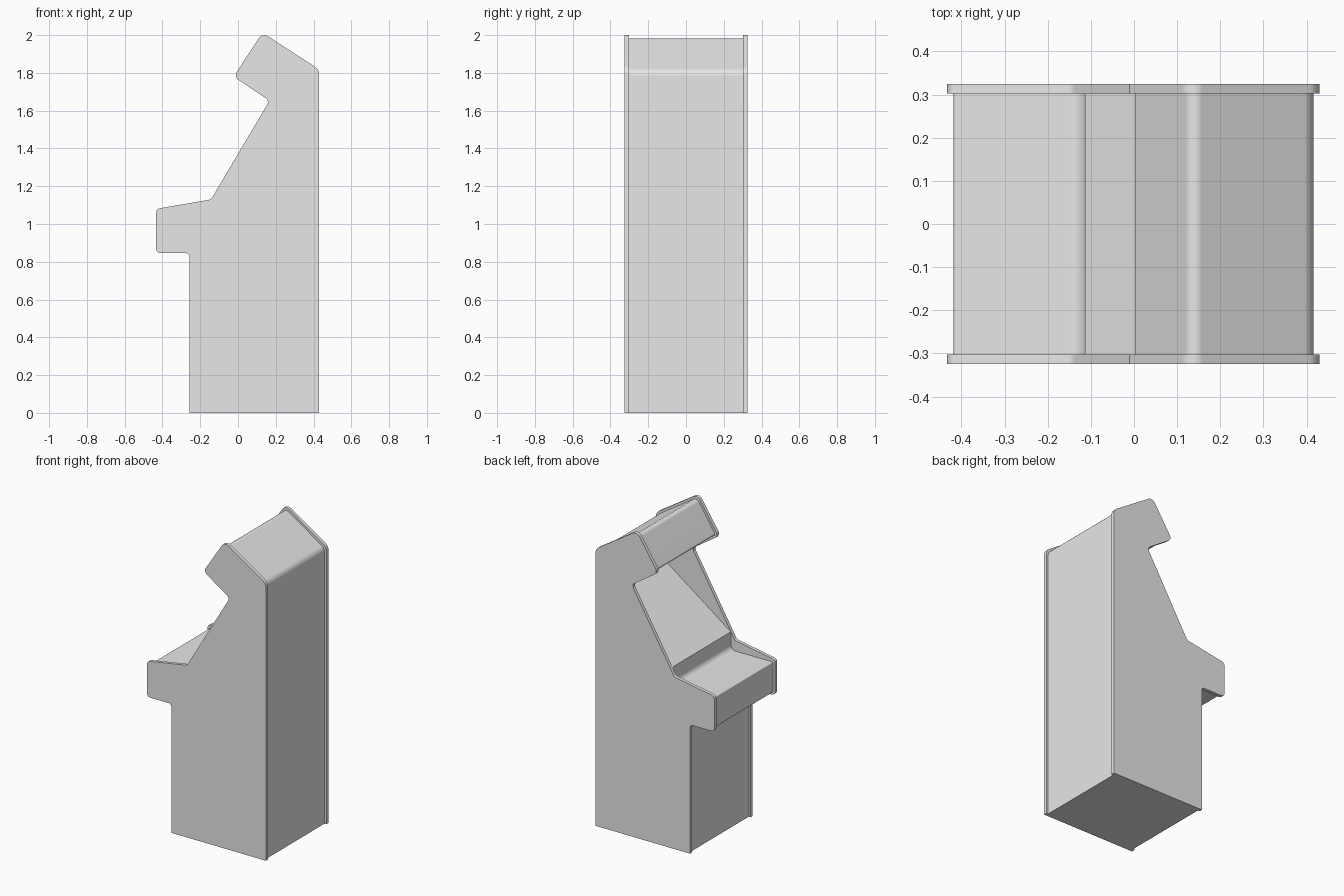
import bpy
import bmesh
import math
from mathutils import Vector

cube = bpy.data.objects.get("Cube")
if cube:
    bpy.data.objects.remove(cube, do_unlink=True)

# Single plain grey for the whole cabinet
grey = bpy.data.materials.new("light_grey")
grey.use_nodes = True
grey.diffuse_color = (0.8, 0.8, 0.8, 1)
grey.node_tree.nodes["Principled BSDF"].inputs["Base Color"].default_value = (0.8, 0.8, 0.8, 1)


def round_corners(corners, steps=6):
    """Turn (x, z, radius) corners into an outline with arcs at the corners."""
    outline = []
    count = len(corners)
    for i, (x, z, radius) in enumerate(corners):
        corner = Vector((x, z))
        if radius == 0:
            outline.append(corner)
            continue
        to_prev = (Vector(corners[i - 1][:2]) - corner).normalized()
        to_next = (Vector(corners[(i + 1) % count][:2]) - corner).normalized()
        half = to_prev.angle(to_next) / 2
        centre = corner + (to_prev + to_next).normalized() * (radius / math.sin(half))
        tangent = radius / math.tan(half)
        start = corner + to_prev * tangent - centre
        end = corner + to_next * tangent - centre
        sweep = start.angle(end)
        for k in range(steps + 1):
            t = k / steps
            a = math.sin((1 - t) * sweep) / math.sin(sweep)
            b = math.sin(t * sweep) / math.sin(sweep)
            outline.append(centre + start * a + end * b)
    return outline


def make_prism(name, corners, y_min, y_max):
    """Extrude a rounded outline along y."""
    bm = bmesh.new()
    verts = [bm.verts.new((p.x, y_min, p.y)) for p in round_corners(corners)]
    face = bm.faces.new(verts)
    extruded = bmesh.ops.extrude_face_region(bm, geom=[face])["geom"]
    moved = [g for g in extruded if isinstance(g, bmesh.types.BMVert)]
    bmesh.ops.translate(bm, verts=moved, vec=(0, y_max - y_min, 0))
    bmesh.ops.recalc_face_normals(bm, faces=bm.faces)
    mesh = bpy.data.meshes.new(name)
    bm.to_mesh(mesh)
    bm.free()
    mesh.materials.append(grey)
    obj = bpy.data.objects.new(name, mesh)
    bpy.context.collection.objects.link(obj)
    bpy.ops.object.select_all(action="DESELECT")
    obj.select_set(True)
    bpy.context.view_layer.objects.active = obj
    bpy.ops.object.shade_smooth_by_angle(angle=math.radians(30))
    # Keep the large faces flat next to the rounded corners
    weighted = obj.modifiers.new("flat_faces", "WEIGHTED_NORMAL")
    weighted.keep_sharp = True
    return obj


# Side panels: the full silhouette of the cabinet
side_profile = [
    (-0.257, 0, 0), (-0.257, 0.846, 0.02),
    (-0.433, 0.846, 0.022), (-0.433, 1.08, 0.022),
    (-0.143, 1.13, 0.025), (0.167, 1.653, 0.025),
    (-0.023, 1.78, 0.03), (0.129, 2.013, 0.035),
    (0.43, 1.818, 0.05), (0.43, 0, 0),
]
make_prism("right_side_panel", side_profile, -0.325, -0.303)
make_prism("left_side_panel", side_profile, 0.303, 0.325)

# Body: base, control deck, sunken screen and sign box between the panels
body_profile = [
    (-0.244, 0, 0), (-0.244, 0.86, 0.012),
    (-0.418, 0.86, 0.008), (-0.418, 1.062, 0.008),
    (-0.113, 1.06, 0.036), (-0.113, 1.178, 0),
    (0.378, 1.53, 0),
    (-0.001, 1.785, 0.012), (0.133, 1.992, 0.028),
    (0.416, 1.808, 0.045), (0.416, 0, 0),
]
make_prism("cabinet_body", body_profile, -0.303, 0.303)
